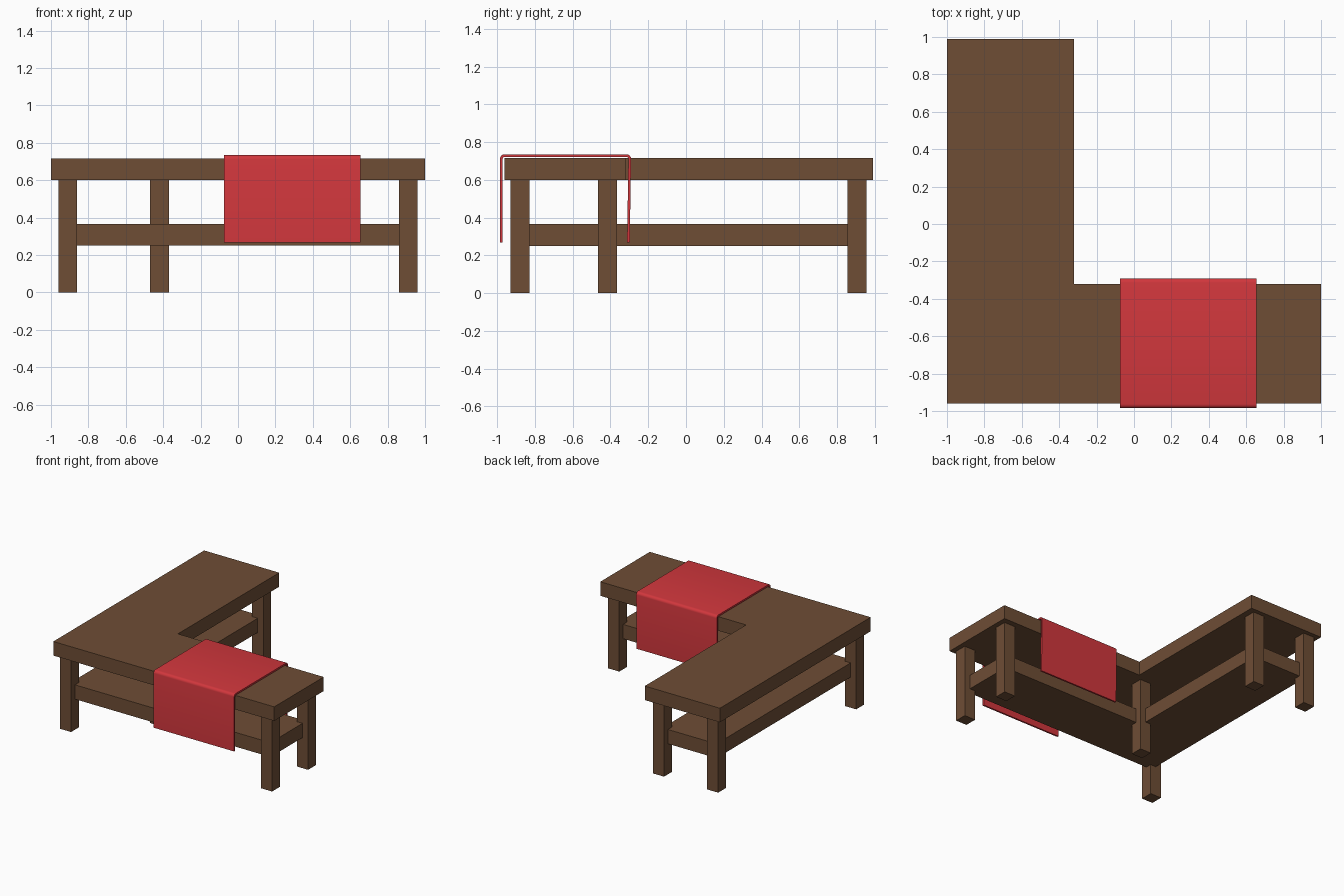
import bpy, bmesh, math

cube = bpy.data.objects.get("Cube")
if cube:
    bpy.data.objects.remove(cube, do_unlink=True)


def make_material(name, color):
    mat = bpy.data.materials.new(name)
    mat.use_nodes = True
    mat.diffuse_color = color
    mat.node_tree.nodes["Principled BSDF"].inputs["Base Color"].default_value = color
    return mat


wood = make_material("brown wood", (0.156, 0.075, 0.036, 1))
red = make_material("red cloth", (0.64, 0.038, 0.046, 1))


def make_object(name, bm, mat):
    bmesh.ops.recalc_face_normals(bm, faces=bm.faces)
    mesh = bpy.data.meshes.new(name)
    bm.to_mesh(mesh)
    bm.free()
    mesh.materials.append(mat)
    obj = bpy.data.objects.new(name, mesh)
    bpy.context.collection.objects.link(obj)
    return obj


def prism(name, outline, bottom, top, mat):
    """Extrude a flat outline upward into a solid."""
    bm = bmesh.new()
    base = bm.faces.new([bm.verts.new((x, y, bottom)) for x, y in outline])
    result = bmesh.ops.extrude_face_region(bm, geom=[base], use_keep_orig=True)
    raised = [v for v in result["geom"] if isinstance(v, bmesh.types.BMVert)]
    bmesh.ops.translate(bm, verts=raised, vec=(0, 0, top - bottom))
    return make_object(name, bm, mat)


def corner_outline(left, right, front, back, inner_x, inner_y):
    """L-shaped outline with one arm along x and one along y."""
    return [(left, front), (right, front), (right, inner_y),
            (inner_x, inner_y), (inner_x, back), (left, back)]


# Table top, and the lower shelf running between the leg centres
top_outline = corner_outline(-1, 1, -0.96, 0.99, -0.32, -0.32)
leg_centres = corner_outline(-0.91, 0.91, -0.88, 0.905, -0.42, -0.415)
prism("table_top", top_outline, 0.6, 0.715, wood)
prism("lower_shelf", leg_centres, 0.25, 0.367, wood)

# One square leg at each corner of the shelf
leg_names = ["corner_leg", "front_left_leg", "rear_left_leg",
             "inner_leg", "back_left_leg", "back_right_leg"]
half = 0.05
for name, (x, y) in zip(leg_names, leg_centres):
    square = [(x - half, y - half), (x + half, y - half),
              (x + half, y + half), (x - half, y + half)]
    prism(name, square, 0, 0.6, wood)

# Cloth runner draped across the long arm, with softly rounded folds
front, back, crest, hem, radius = -0.978, -0.298, 0.7275, 0.267, 0.016
profile = [(front, hem)]
for centre, start in ((front + radius, math.pi), (back - radius, math.pi / 2)):
    for i in range(5):
        a = start - i * math.pi / 8
        profile.append((centre + radius * math.cos(a),
                        crest - radius + radius * math.sin(a)))
profile.append((back - 0.007, hem))

bm = bmesh.new()
rows = [[bm.verts.new((x, y, z)) for x in (-0.075, 0.655)] for y, z in profile]
for a, b in zip(rows, rows[1:]):
    bm.faces.new((a[0], a[1], b[1], b[0]))
runner = make_object("cloth_runner", bm, red)
solid = runner.modifiers.new("Thickness", "SOLIDIFY")
solid.thickness = 0.014
solid.offset = 0
solid.use_even_offset = True

bpy.ops.object.select_all(action="DESELECT")
runner.select_set(True)
bpy.context.view_layer.objects.active = runner
bpy.ops.object.modifier_apply(modifier=solid.name)
bpy.ops.object.shade_smooth_by_angle(angle=math.radians(35))
